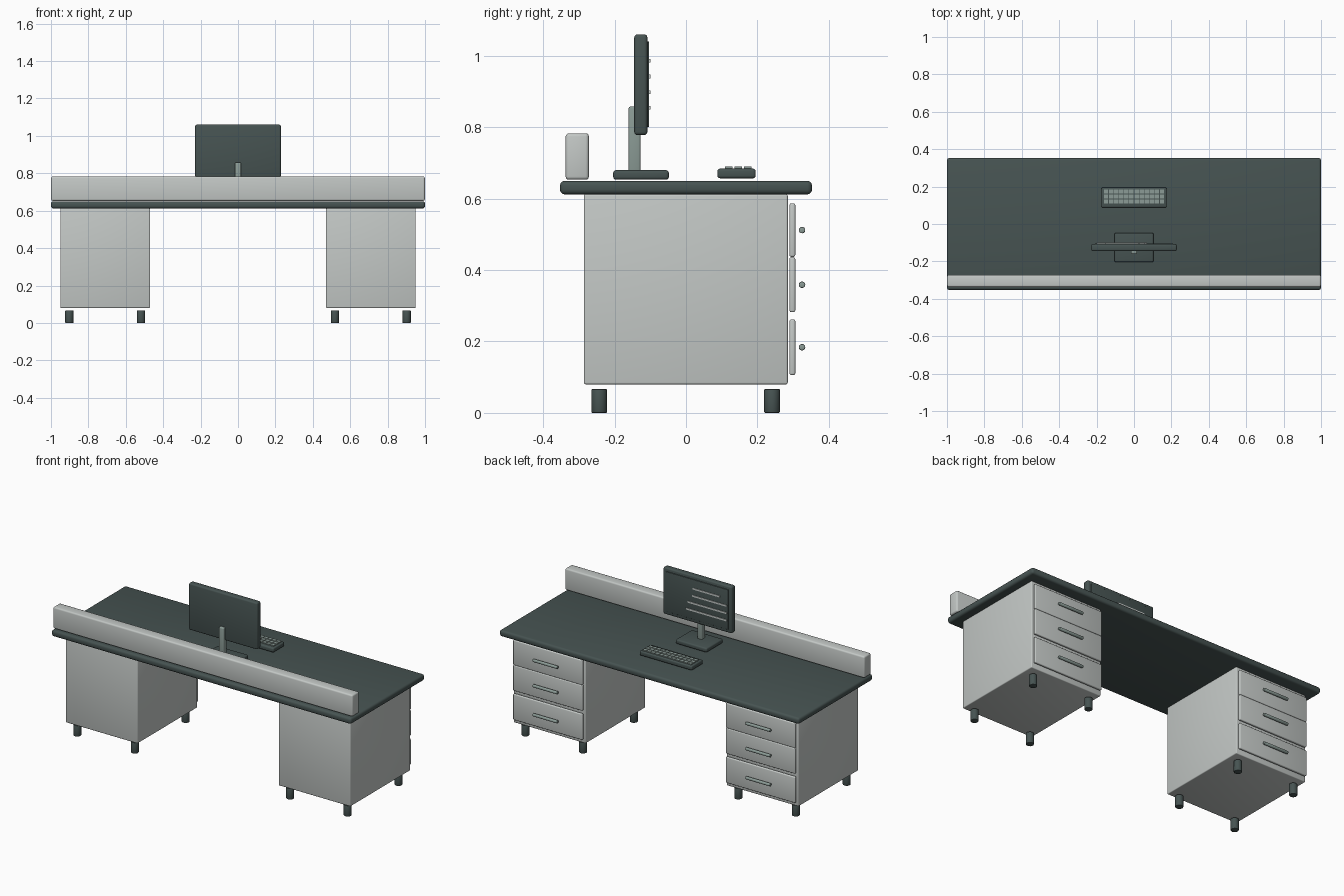
import bpy
import bmesh
import math
from mathutils import Matrix, Vector

if "Cube" in bpy.data.objects:
    bpy.data.objects.remove(bpy.data.objects["Cube"], do_unlink=True)


def make_material(name, rgb):
    mat = bpy.data.materials.new(name)
    mat.use_nodes = True
    color = (*rgb, 1.0)
    mat.diffuse_color = color
    mat.node_tree.nodes["Principled BSDF"].inputs["Base Color"].default_value = color
    return mat


DARK = make_material("dark slate", (0.062, 0.087, 0.084))
LIGHT = make_material("light grey", (0.55, 0.58, 0.565))
METAL = make_material("grey green", (0.26, 0.33, 0.305))


def finish(name, bm, mat):
    mesh = bpy.data.meshes.new(name)
    bm.to_mesh(mesh)
    bm.free()
    mesh.materials.append(mat)
    obj = bpy.data.objects.new(name, mesh)
    bpy.context.collection.objects.link(obj)
    bpy.ops.object.select_all(action="DESELECT")
    obj.select_set(True)
    bpy.context.view_layer.objects.active = obj
    bpy.ops.object.shade_smooth_by_angle(angle=math.radians(40))
    return obj


def add_box(bm, x, y, z):
    """Add a box spanning the given (min, max) ranges."""
    size = Vector((x[1] - x[0], y[1] - y[0], z[1] - z[0]))
    centre = Vector((sum(x), sum(y), sum(z))) / 2
    bmesh.ops.create_cube(bm, size=1, matrix=Matrix.Translation(centre) @ Matrix.Diagonal((*size, 1)))


def round_edges(bm, width, segments=3):
    edges = [e for e in bm.edges if e.calc_face_angle(0) > 1]
    bmesh.ops.bevel(bm, geom=edges, offset=width, segments=segments, profile=0.5, affect="EDGES")


def box(name, x, y, z, mat, bevel=0.0):
    bm = bmesh.new()
    add_box(bm, x, y, z)
    if bevel:
        round_edges(bm, bevel)
    return finish(name, bm, mat)


def rod(name, centre, radius, length, mat, rotation=None, bevel=0.003):
    bm = bmesh.new()
    place = Matrix.Translation(centre) @ (rotation or Matrix())
    bmesh.ops.create_cone(bm, cap_ends=True, segments=24, radius1=radius, radius2=radius,
                          depth=length, matrix=place)
    round_edges(bm, bevel, 2)
    return finish(name, bm, mat)


# Desktop and privacy rail
box("desktop", (-1, 1), (-0.353, 0.353), (0.612, 0.65), DARK, 0.013)
box("privacy_rail", (-0.999, 0.999), (-0.337, -0.272), (0.653, 0.783), LIGHT, 0.009)

# Pedestals with drawers, handles and feet
along_x = Matrix.Rotation(math.pi / 2, 4, "Y")
for side, label in ((1, "left"), (-1, "right")):
    mid = side * 0.71
    box(f"{label}_cabinet", (mid - 0.24, mid + 0.24), (-0.286, 0.285), (0.08, 0.612), LIGHT, 0.005)
    for i, (bottom, top) in enumerate(((0.106, 0.262), (0.282, 0.436), (0.437, 0.587))):
        box(f"{label}_drawer_{i + 1}", (mid - 0.231, mid + 0.231), (0.29, 0.306),
            (bottom, top), LIGHT, 0.005)
        rod(f"{label}_handle_{i + 1}", (mid, 0.325, (bottom + top) / 2), 0.009, 0.165, METAL, along_x)
    for dx in (-0.192, 0.192):
        for y in (-0.243, 0.241):
            rod(f"{label}_foot", (mid + dx, y, 0.0335), 0.022, 0.067, DARK)

# Monitor
box("monitor_base", (-0.104, 0.104), (-0.204, -0.048), (0.653, 0.68), DARK, 0.008)
box("monitor_post", (-0.016, 0.016), (-0.161, -0.127), (0.675, 0.858), METAL, 0.006)
box("monitor_body", (-0.229, 0.229), (-0.145, -0.108), (0.778, 1.06), DARK, 0.009)
box("monitor_screen", (-0.208, 0.208), (-0.11, -0.103), (0.8, 1.04), DARK, 0.002)

# Lines shown on the screen
bm = bmesh.new()
for row, (start, end) in enumerate(((-0.155, 0.025), (-0.2, 0.03), (-0.2, 0.06), (-0.2, 0.07))):
    z = 0.986 - row * 0.044
    add_box(bm, (start, end), (-0.104, -0.1), (z - 0.005, z + 0.005))
finish("screen_lines", bm, LIGHT)

# Keyboard
box("keyboard", (-0.175, 0.175), (0.088, 0.195), (0.657, 0.684), DARK, 0.007)
bm = bmesh.new()
pitch = 0.0272
for row in range(3):
    for col in range(12):
        x = (col - 5.5) * pitch
        y = 0.12 + row * 0.0265
        add_box(bm, (x - 0.0118, x + 0.0118), (y - 0.0105, y + 0.0105), (0.682, 0.69))
finish("keys", bm, METAL)
